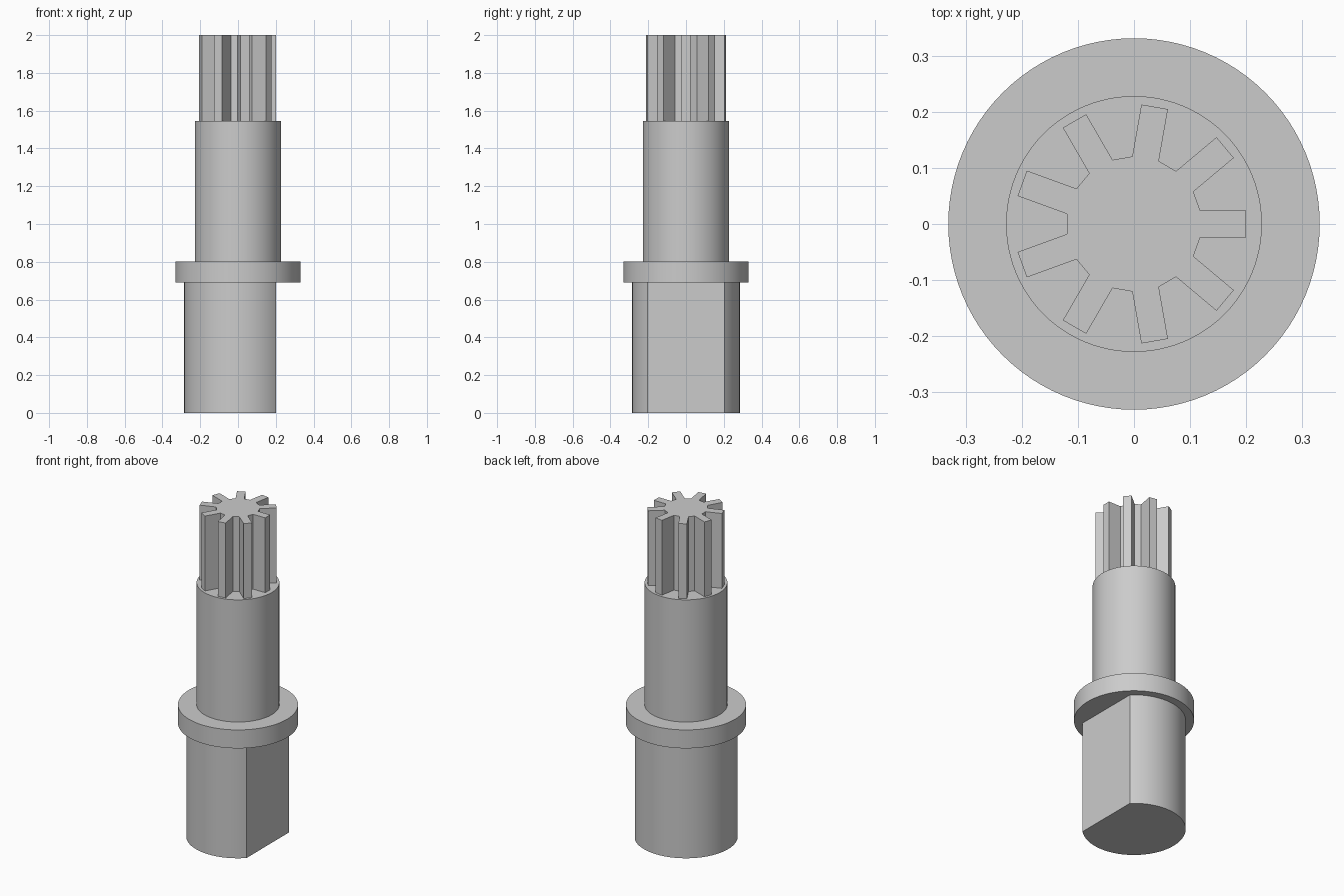
import bpy
import bmesh
from math import acos, cos, sin, pi, radians

if "Cube" in bpy.data.objects:
    bpy.data.objects.remove(bpy.data.objects["Cube"], do_unlink=True)

# Single plain metal colour
grey = (0.6, 0.6, 0.6, 1.0)
metal = bpy.data.materials.new("grey metal")
metal.use_nodes = True
metal.diffuse_color = grey
metal.node_tree.nodes["Principled BSDF"].inputs["Base Color"].default_value = grey


def prism(name, outline, bottom, top, smooth=True):
    """Extrude a closed counter-clockwise outline between two heights."""
    bm = bmesh.new()
    base = bm.faces.new([bm.verts.new((x, y, bottom)) for x, y in outline])
    grown = bmesh.ops.extrude_face_region(bm, geom=[base], use_keep_orig=True)
    raised = [v for v in grown["geom"] if isinstance(v, bmesh.types.BMVert)]
    bmesh.ops.translate(bm, verts=raised, vec=(0, 0, top - bottom))
    bmesh.ops.recalc_face_normals(bm, faces=bm.faces)
    mesh = bpy.data.meshes.new(name)
    bm.to_mesh(mesh)
    bm.free()
    mesh.materials.append(metal)
    obj = bpy.data.objects.new(name, mesh)
    bpy.context.collection.objects.link(obj)
    if smooth:
        bpy.ops.object.select_all(action="DESELECT")
        obj.select_set(True)
        bpy.context.view_layer.objects.active = obj
        bpy.ops.object.shade_smooth_by_angle(angle=radians(30))
    return obj


def arc(radius, start, end, steps):
    return [(radius * cos(start + (end - start) * i / steps),
             radius * sin(start + (end - start) * i / steps))
            for i in range(steps + 1)]


def circle(radius, steps=96):
    return arc(radius, 0, 2 * pi, steps)[:-1]


# Key heights and the plane of the flat
FLANGE_BOTTOM, FLANGE_TOP, SPLINE_BOTTOM, TOP = 0.69, 0.802, 1.545, 2.0
FLAT_X = 0.2

# Lower shaft with one flat facing +x
shaft_radius = 0.285
half = acos(FLAT_X / shaft_radius)
prism("lower_shaft", arc(shaft_radius, half, 2 * pi - half, 72), 0, FLANGE_BOTTOM)

# Collar and upper shaft
prism("collar", circle(0.331), FLANGE_BOTTOM, FLANGE_TOP)
prism("upper_shaft", circle(0.228), FLANGE_TOP, SPLINE_BOTTOM)

# Nine straight teeth; the one facing +x is trimmed to the plane of the flat
teeth, root, tip, half_width = 9, 0.118, 0.212, 0.024
outline = []
for i in range(teeth):
    a = 2 * pi * i / teeth
    reach = FLAT_X if i == 0 else tip
    for r, w in ((root, -half_width), (reach, -half_width),
                 (reach, half_width), (root, half_width)):
        outline.append((r * cos(a) - w * sin(a), r * sin(a) + w * cos(a)))
prism("splined_end", outline, SPLINE_BOTTOM, TOP, smooth=False)
